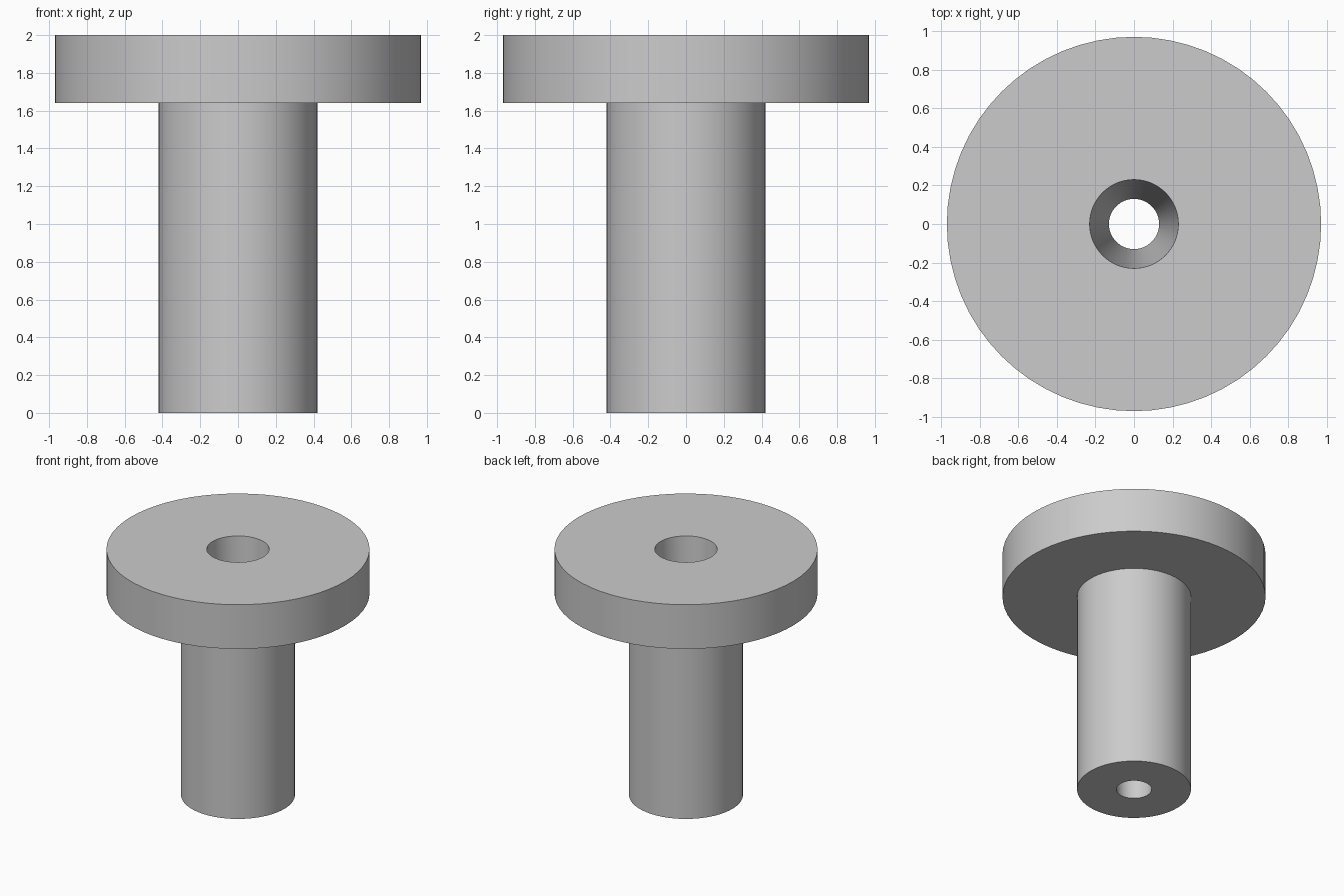
import bpy
import bmesh
import math

SIDES = 64

cube = bpy.data.objects.get("Cube")
if cube:
    bpy.data.objects.remove(cube, do_unlink=True)

# Single grey material
grey = bpy.data.materials.new("light_grey")
grey.use_nodes = True
colour = (0.6, 0.6, 0.6, 1)
grey.diffuse_color = colour
grey.node_tree.nodes["Principled BSDF"].inputs["Base Color"].default_value = colour


def lathe(name, profile):
    """Revolve a closed (radius, height) profile around z."""
    bm = bmesh.new()
    rings = []
    for r, z in profile:
        ring = []
        for i in range(SIDES):
            a = math.tau * i / SIDES
            ring.append(bm.verts.new((r * math.cos(a), r * math.sin(a), z)))
        rings.append(ring)
    for k, lower in enumerate(rings):
        upper = rings[(k + 1) % len(rings)]
        for i in range(SIDES):
            j = (i + 1) % SIDES
            bm.faces.new((lower[i], lower[j], upper[j], upper[i]))
    bmesh.ops.recalc_face_normals(bm, faces=bm.faces)
    mesh = bpy.data.meshes.new(name)
    bm.to_mesh(mesh)
    bm.free()
    mesh.materials.append(grey)
    obj = bpy.data.objects.new(name, mesh)
    bpy.context.collection.objects.link(obj)
    bpy.ops.object.select_all(action="DESELECT")
    obj.select_set(True)
    bpy.context.view_layer.objects.active = obj
    bpy.ops.object.shade_smooth_by_angle(angle=math.radians(30))
    return obj


# Stem, wide round head and tapered through bore in one profile
lathe("flanged_bushing", [
    (0.13, 0), (0.42, 0),
    (0.42, 1.64), (0.97, 1.64),
    (0.97, 2), (0.23, 2),
])
